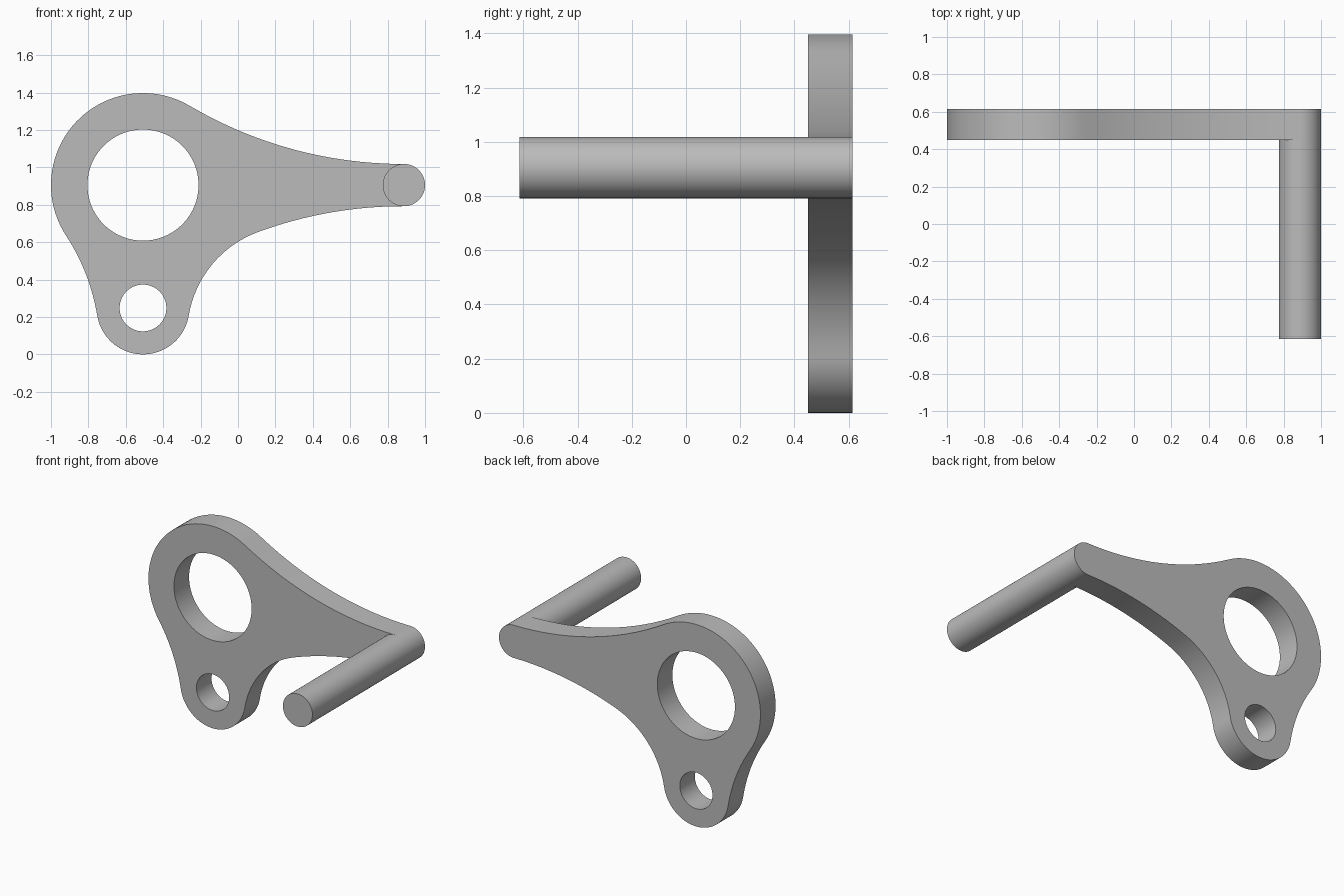
import bpy
import math
from mathutils import Vector, Matrix

cube = bpy.data.objects.get("Cube")
if cube:
    bpy.data.objects.remove(cube, do_unlink=True)

BACK, PLATE_FRONT, ROD_FRONT = 0.615, 0.45, -0.615

grey = bpy.data.materials.new("plain grey")
grey.use_nodes = True
grey.diffuse_color = (0.5, 0.5, 0.5, 1)
grey.node_tree.nodes["Principled BSDF"].inputs["Base Color"].default_value = (0.5, 0.5, 0.5, 1)


def meet(a, ra, b, rb, side):
    """Point at distance ra from a and rb from b, left (+1) or right (-1) of a->b."""
    d = b - a
    along = (ra * ra - rb * rb + d.length_squared) / (2 * d.length)
    off = math.sqrt(ra * ra - along * along)
    u = d.normalized()
    return a + u * along + Vector((-u.y, u.x)) * off * side


def tangent_outline(rounds):
    """Clockwise chain of tangent arcs; a negative radius is a concave arc."""
    n = len(rounds)
    touch = []
    for i, (c, r) in enumerate(rounds):
        c2, r2 = rounds[(i + 1) % n]
        touch.append(c + (c2 - c) * (r / (r - r2)))
    points = []
    for i, (c, r) in enumerate(rounds):
        p, q = touch[i - 1] - c, touch[i] - c
        start = math.atan2(p.y, p.x)
        turn = -1 if r > 0 else 1
        sweep = turn * ((turn * (math.atan2(q.y, q.x) - start)) % math.tau)
        steps = max(16, int(abs(sweep) / math.tau * 96))
        for k in range(steps):
            a = start + sweep * k / steps
            points.append(c + Vector((math.cos(a), math.sin(a))) * abs(r))
    return points


def circle(c, r, n=96):
    return [c + Vector((math.cos(math.tau * k / n), math.sin(math.tau * k / n))) * r
            for k in range(n)]


def finish(obj, name):
    obj.name = obj.data.name = name
    obj.data.materials.clear()
    obj.data.materials.append(grey)
    bpy.ops.object.shade_smooth_by_angle(angle=math.radians(30))


# Arc centres of the plate in its own plane (x, z)
big, R_BIG = Vector((-0.508, 0.905)), 0.492
small, R_SMALL = Vector((-0.508, 0.248)), 0.248
tip, R_TIP = Vector((0.887, 0.905)), 0.113
R_ARM, R_CORNER, R_SIDE = 2.247, 0.577, 1.12
arm_top = meet(big, R_BIG + R_ARM, tip, R_TIP + R_ARM, 1)
arm_low = Vector((arm_top.x, 2 * tip.y - arm_top.y))
corner = meet(small, R_SMALL + R_CORNER, arm_low, R_ARM - R_CORNER, 1)
side = meet(big, R_BIG + R_SIDE, small, R_SMALL + R_SIDE, -1)

outline = tangent_outline([
    (big, R_BIG), (arm_top, -R_ARM), (tip, R_TIP), (arm_low, -R_ARM),
    (corner, -R_CORNER), (small, R_SMALL), (side, -R_SIDE)])

# Plate with two round holes
curve = bpy.data.curves.new("plate", "CURVE")
curve.dimensions = "2D"
curve.fill_mode = "BOTH"
curve.extrude = (BACK - PLATE_FRONT) / 2
for loop in (outline, circle(big, 0.297), circle(small, 0.125)):
    spline = curve.splines.new("POLY")
    spline.points.add(len(loop) - 1)
    for point, p in zip(spline.points, loop):
        point.co = (p.x, p.y, 0, 1)
    spline.use_cyclic_u = True
plate = bpy.data.objects.new("plate", curve)
bpy.context.collection.objects.link(plate)
bpy.ops.object.select_all(action="DESELECT")
plate.select_set(True)
bpy.context.view_layer.objects.active = plate
bpy.ops.object.convert(target="MESH")
plate = bpy.context.object
plate.data.transform(Matrix.Translation((0, (BACK + PLATE_FRONT) / 2, 0))
                     @ Matrix.Rotation(math.pi / 2, 4, "X"))
finish(plate, "plate")

# Round rod standing forward from the tip
bpy.ops.mesh.primitive_cylinder_add(
    vertices=96, radius=R_TIP, depth=PLATE_FRONT - ROD_FRONT,
    location=(tip.x, (PLATE_FRONT + ROD_FRONT) / 2, tip.y), rotation=(math.pi / 2, 0, 0))
finish(bpy.context.object, "rod")
